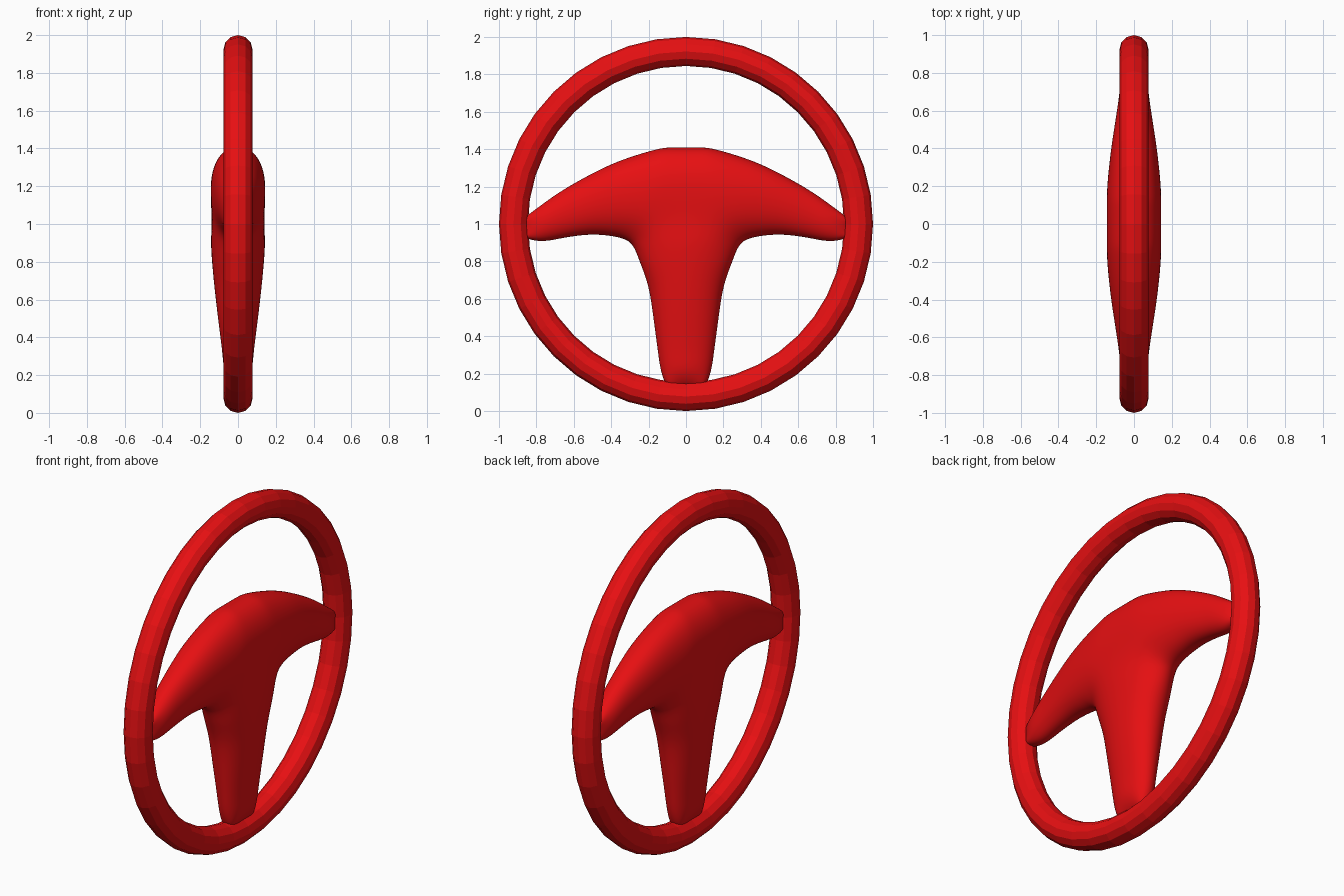
import bpy, bmesh, math
from mathutils import Vector

if "Cube" in bpy.data.objects:
    bpy.data.objects.remove(bpy.data.objects["Cube"])

red = bpy.data.materials.new("red")
red.diffuse_color = (0.80, 0.005, 0.006, 1)
red.use_nodes = True
red.node_tree.nodes["Principled BSDF"].inputs["Base Color"].default_value = red.diffuse_color

# Rim: ring standing upright, its axis along x
bpy.ops.mesh.primitive_torus_add(major_segments=40, minor_segments=12,
                                 major_radius=0.9225, minor_radius=0.0775,
                                 location=(0, 0, 1), rotation=(0, math.pi / 2, 0))
rim = bpy.context.object
rim.name = "wheel_rim"
bpy.ops.object.transform_apply(location=True, rotation=True)
rim.data.materials.append(red)

# Hub with two arms and a lower leg: T-shaped cage
FR = (0.03, 0.3, 0.7, 0.97)
# arm stations: y bottom, z bottom, y top, z top
ARM = [(0.40, 0.938, 0.34, 1.34), (0.52, 0.945, 0.50, 1.268), (0.66, 0.927, 0.66, 1.178),
       (0.78, 0.91, 0.78, 1.095), (0.865, 0.93, 0.865, 1.03)]
# leg stations: half width, z
LEG = [(0.245, 0.80), (0.20, 0.67), (0.172, 0.50), (0.148, 0.32), (0.13, 0.21), (0.10, 0.135)]


def thickness(y, z):
    d = max(0.0, 1.1 - z)
    return 0.140 * math.exp(-1.4 * y * y - 0.97 * d * d)


bm = bmesh.new()


def pair(y, z, edge):
    """Front and back vertex of one cage point."""
    t = thickness(y, z) * (0.45 if edge else 1.0)
    return bm.verts.new((t, y, z)), bm.verts.new((-t, y, z))


# centre patch, centre[column][row]
centre = []
for b, u in enumerate(FR):
    col = []
    for a, v in enumerate(FR):
        half = 0.30 + (0.17 - 0.30) * v
        edge = a == 3 or (a == 0 and b in (0, 3))
        top = 1.395 if b in (0, 3) else 1.405
        col.append(pair((2 * u - 1) * half, 0.90 + (top - 0.90) * v, edge))
    centre.append(col)

strips = [centre]
for side, start in ((1, centre[3]), (-1, centre[0])):
    strip = [start]
    for i, (yb, zb, yt, zt) in enumerate(ARM):
        strip.append([pair(side * (yb + (yt - yb) * v), zb + (zt - zb) * v,
                           a in (0, 3) or i == len(ARM) - 1) for a, v in enumerate(FR)])
    strips.append(strip)
strip = [[centre[b][0] for b in range(4)]]
for i, (w, z) in enumerate(LEG):
    strip.append([pair((2 * u - 1) * w, z, b in (0, 3) or i == len(LEG) - 1)
                  for b, u in enumerate(FR)])
strips.append(strip)

# front and back skins, then the wall along the open outline
mate = {}
for s in strips:
    for c0, c1 in zip(s, s[1:]):
        for k in range(3):
            quad = (c0[k], c1[k], c1[k + 1], c0[k + 1])
            for f, g in quad:
                mate[f] = g
            bm.faces.new([q[0] for q in quad])
            bm.faces.new([q[1] for q in reversed(quad)])
for e in [e for e in bm.edges if len(e.link_faces) == 1]:
    p, q = e.verts
    if p in mate and q in mate:
        bm.faces.new((p, q, mate[q], mate[p]))
bmesh.ops.recalc_face_normals(bm, faces=bm.faces)
mesh = bpy.data.meshes.new("hub_spokes")
bm.to_mesh(mesh)
bm.free()
hub = bpy.data.objects.new("hub_spokes", mesh)
bpy.context.collection.objects.link(hub)
mesh.materials.append(red)
mesh.shade_smooth()
sub = hub.modifiers.new("smooth", 'SUBSURF')
sub.levels = sub.render_levels = 3

# push the cage out so the smooth surface passes through the wanted points
target = [v.co.copy() for v in mesh.vertices]
for step in range(5):
    mesh.update()
    hub.update_tag()
    bpy.context.view_layer.update()
    ev = hub.evaluated_get(bpy.context.evaluated_depsgraph_get())
    em = ev.to_mesh()
    now = [em.vertices[i].co.copy() for i in range(len(target))]
    ev.to_mesh_clear()
    for v, want, got in zip(mesh.vertices, target, now):
        diff = want - got
        if diff.length < 0.12:
            v.co += 0.8 * diff
mesh.update()
